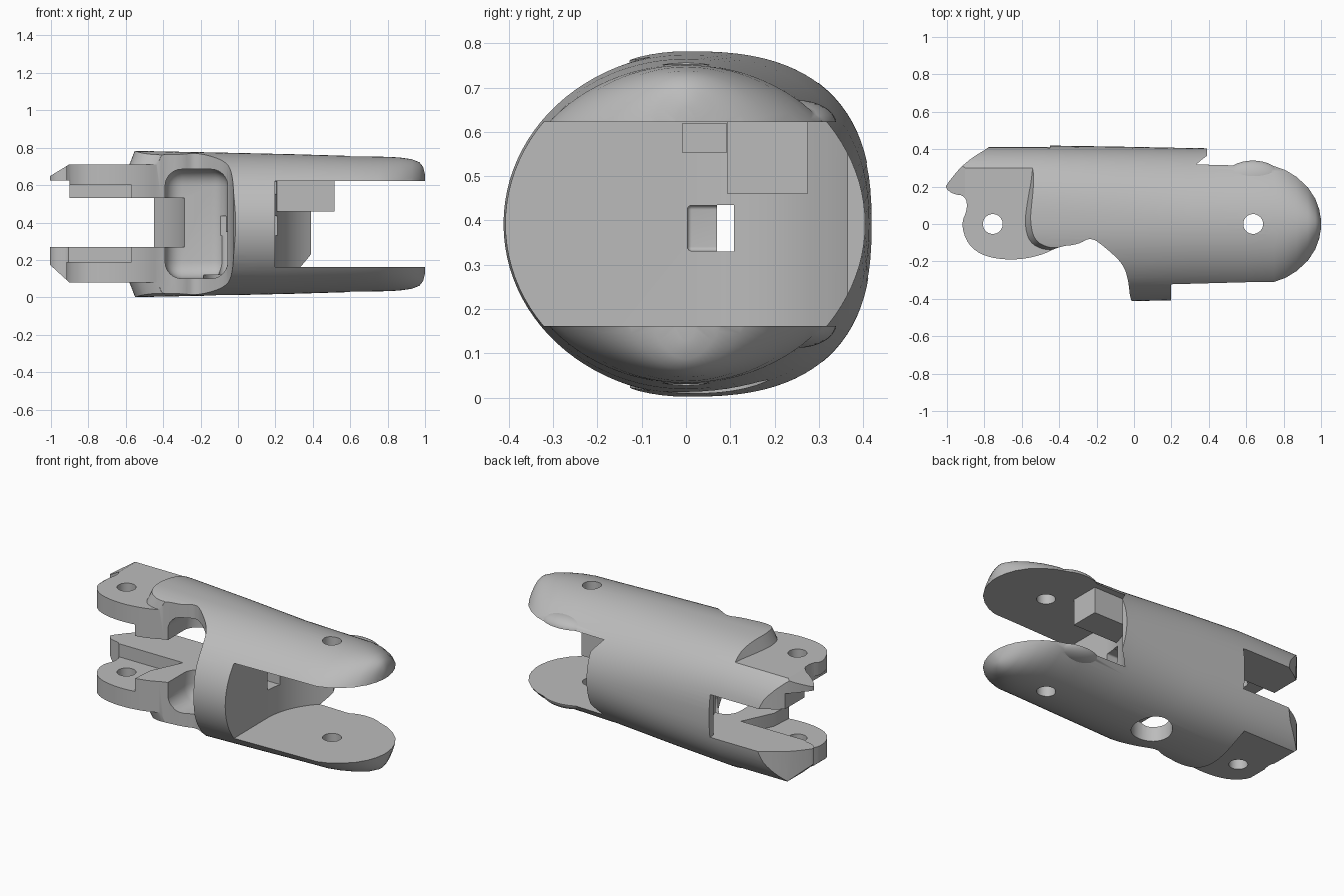
import bpy, bmesh, math
from mathutils import Vector

if "Cube" in bpy.data.objects:
    bpy.data.objects.remove(bpy.data.objects["Cube"], do_unlink=True)

MID = 0.392          # height of the long axis
LEFT, RIGHT = -0.755, 0.637   # pivot positions

grey = bpy.data.materials.new("plain grey")
grey.use_nodes = True
grey.diffuse_color = (0.5, 0.5, 0.5, 1)
grey.node_tree.nodes["Principled BSDF"].inputs["Base Color"].default_value = (0.5, 0.5, 0.5, 1)


def finish(name, bm):
    bmesh.ops.remove_doubles(bm, verts=bm.verts, dist=0.0005)
    bmesh.ops.recalc_face_normals(bm, faces=bm.faces)
    mesh = bpy.data.meshes.new(name)
    bm.to_mesh(mesh)
    bm.free()
    mesh.materials.append(grey)
    ob = bpy.data.objects.new(name, mesh)
    bpy.context.collection.objects.link(ob)
    return ob


def loft(name, rings):
    bm = bmesh.new()
    loops = [[bm.verts.new(p) for p in ring] for ring in rings]
    n = len(loops[0])
    for a, b in zip(loops, loops[1:]):
        for i in range(n):
            j = (i + 1) % n
            bm.faces.new((a[i], a[j], b[j], b[i]))
    bm.faces.new(loops[0])
    bm.faces.new(loops[-1])
    return finish(name, bm)


def prism(name, pts, lo, hi, axis="z"):
    place = (lambda p, h: (p[0], p[1], h)) if axis == "z" else (lambda p, h: (p[0], h, p[1]))
    return loft(name, [[place(p, h) for p in pts] for h in (lo, hi)])


def box(name, x, y, z, radius=0.0):
    bm = bmesh.new()
    bmesh.ops.create_cube(bm, size=1)
    for v in bm.verts:
        v.co = Vector([(r[0] + r[1]) / 2 + c * (r[1] - r[0]) for c, r in zip(v.co, (x, y, z))])
    if radius:
        bmesh.ops.bevel(bm, geom=bm.edges[:], offset=radius, segments=6, profile=0.5, affect="EDGES")
    return finish(name, bm)


def cylinder(name, x, y, z0, z1, r):
    return prism(name, [(x + r * math.cos(t * math.tau / 32), y + r * math.sin(t * math.tau / 32))
                        for t in range(32)], z0, z1)


def rounded(pts, times=2):
    for _ in range(times):
        out = []
        for a, b in zip(pts, pts[1:] + pts[:1]):
            for f in (0.25, 0.75):
                out.append((a[0] + (b[0] - a[0]) * f, a[1] + (b[1] - a[1]) * f))
        pts = out
    return pts


def arc(cx, r, a0, a1, n=24):
    angles = [math.radians(a0 + (a1 - a0) * i / n) for i in range(n + 1)]
    return [(cx + r * math.cos(a), r * math.sin(a)) for a in angles]


def combine(target, tool, operation="DIFFERENCE"):
    mod = target.modifiers.new("shape", "BOOLEAN")
    mod.operation, mod.solver, mod.object = operation, "EXACT", tool
    bpy.context.view_layer.objects.active = target
    bpy.ops.object.modifier_apply(modifier=mod.name)
    bpy.data.objects.remove(tool, do_unlink=True)


# Oval section whose rear half can be squarer
def section(x, w, h, power):
    ring = []
    for t in range(96):
        c, s = math.cos(t * math.tau / 96), math.sin(t * math.tau / 96)
        e = 2 / power if c > 0 else 1
        ring.append((x, w * math.copysign(abs(c) ** e, c), MID + h * math.copysign(abs(s) ** e, s)))
    return ring


# Tapering shell: x, half width, half height, rear squareness
stations = [(-1.05, .42, .392, 2.6), (-.5, .42, .39, 2.6), (-.1, .414, .382, 2.3), (.3, .406, .373, 2),
            (.6, .402, .364, 2), (.75, .402, .36, 2),
            (.81, .375, .359, 2), (.87, .33, .355, 2), (.93, .262, .346, 2), (.97, .187, .33, 2),
            (.99, .12, .305, 2), (1.0, .05, .265, 2)]
body = loft("finger_segment", [section(*s) for s in stations])

# Small knuckle bumps on the rear edges of the right fork
for side in (-1, 1):
    bm = bmesh.new()
    bmesh.ops.create_uvsphere(bm, u_segments=32, v_segments=16, radius=1)
    for v in bm.verts:
        v.co = Vector((.635 + v.co.x * .15, .25 + v.co.y * .09, MID + side * .225 + v.co.z * .055))
    combine(body, finish("bump", bm), "UNION")

# Plan outline with the wavy front edge
outline = [(-1.005, .19), (-.97, .16), (-.9, .15), (-.89, .08), (-.925, 0), (-.89, -.11), (-.8, -.175),
           (-.65, -.195), (-.5, -.17), (-.4, -.12), (-.3, -.11), (-.23, -.07), (-.16, -.12),
           (-.06, -.21), (-.03, -.3), (-.02, -.41), (.02, -.45), (.1, -.6), (1.2, -.6), (1.2, .6),
           (-.6, .6), (-.74, .43), (-.9, .335), (-1.005, .21)]
combine(body, prism("outline", rounded(outline), -.2, 1), "INTERSECT")

# Flat outer faces of the left fork, with a sloping shoulder up to the shell
step = [(-1.2, .6), (-.53, .6), (-.54, .28), (-.57, .12), (-.585, 0), (-.56, -.1), (-.48, -.14),
        (-.4, -.135), (-.38, -.3), (-1.2, -.3)]
foot = rounded(step)
crest = [(x + .035, y + .02) for x, y in foot]
for flat, outer in ((.71, .8), (.08, -.01)):
    combine(body, loft("step", [[(x, y, z) for x, y in pts] for pts, z in ((foot, flat), (crest, outer))]))

# Joint gaps: rounded seats around both pivots, straight at the rear
right_gap = arc(RIGHT, .44, 180, 124) + [(.39, .6), (1.2, .6), (1.2, -.6), (.2, -.6)]
combine(body, prism("right_gap", right_gap, .162, .622))
left_gap = arc(LEFT, .485, 0, 51) + [(-.45, .6), (-1.2, .6), (-1.2, -.6), (-.27, -.6)]
combine(body, prism("left_gap", left_gap, .27, .53))
inner = [(-1.3, .14), (-.47, .14), (-.56, -.05), (-.6, -.6), (-1.3, -.6)]
combine(body, prism("left_gap_inner", inner, .19, .6))

# Chamfered rear tips of the left fork
combine(body, prism("upper_tip", [(-.9, .712), (-1.1, .59), (-1.1, .8), (-.9, .8)], -.6, .6, "y"))
combine(body, prism("lower_tip", [(-.9, .078), (-1.1, .26), (-1.1, -.1), (-.9, -.1)], -.6, .6, "y"))
combine(body, box("tip_underside", (-1.2, -.9), (-.6, .6), (.45, .625)))

# Front pocket, tendon slot and recesses in the right seat
combine(body, box("pocket", (-.39, -.055), (-.6, .125), (.1, .685), .09))
combine(body, box("slot", (-.2, .45), (.07, .108), (.33, .435)))
combine(body, box("recess", (.1, .4), (.003, .09), (.331, .434), .01))
combine(body, box("upper_recess", (.1, .4), (-.008, .092), (.553, .619)))

# Stop block under the upper right plate
combine(body, box("stop_block", (.15, .515), (.094, .275), (.46, .635)), "UNION")

# Pivot holes and the recessed screw hole underneath
for x in (LEFT, RIGHT):
    combine(body, cylinder("pivot_hole", x, 0, -.2, 1, .053))
combine(body, cylinder("screw_recess", -.07, .07, -.1, .12, .115))
combine(body, cylinder("screw_hole", -.07, .07, -.1, .35, .035))

bpy.ops.object.select_all(action="DESELECT")
body.select_set(True)
bpy.context.view_layer.objects.active = body
bpy.ops.object.shade_smooth_by_angle(angle=math.radians(30))
